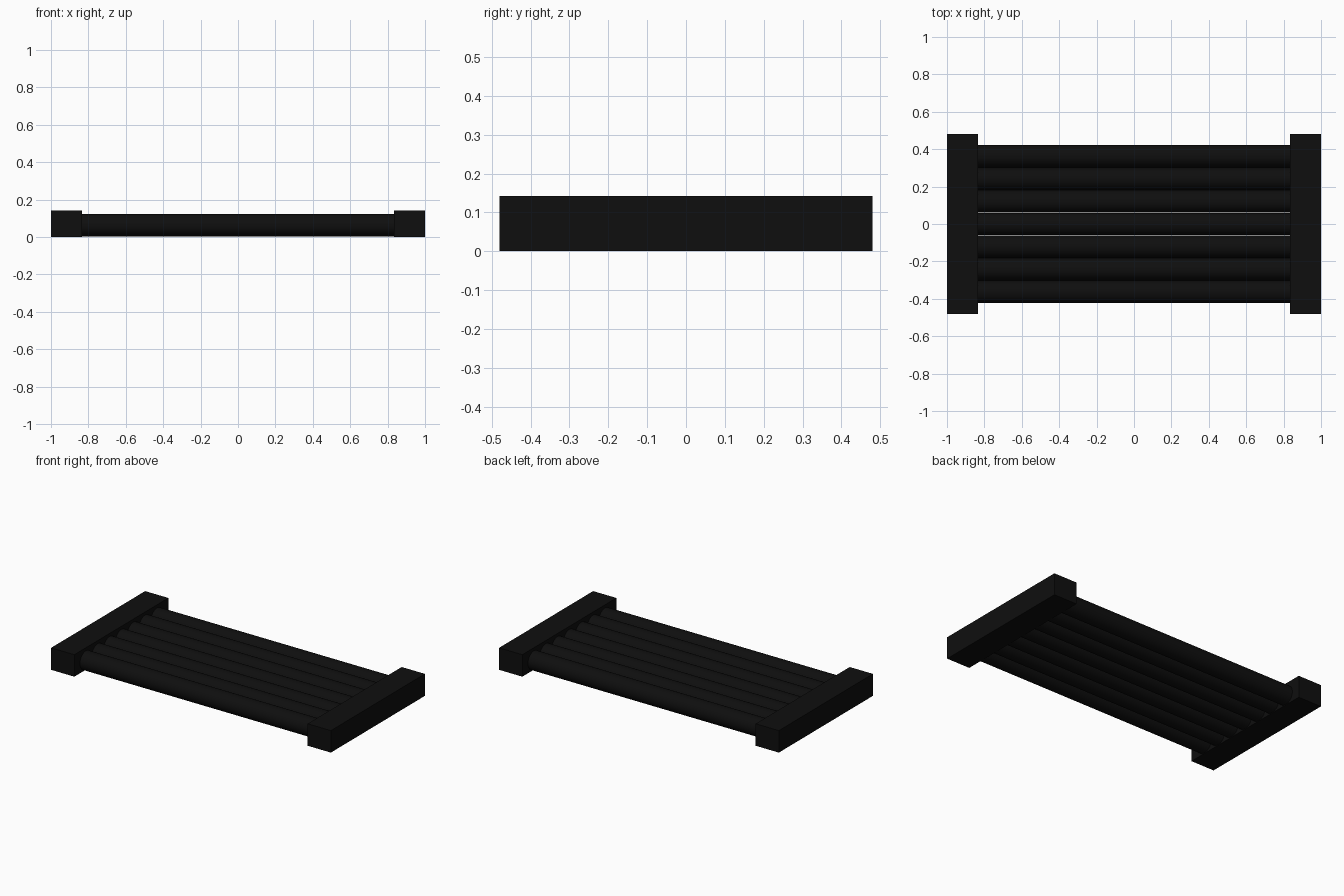
import bpy
import math

cube = bpy.data.objects.get("Cube")
if cube:
    bpy.data.objects.remove(cube, do_unlink=True)

LENGTH, DEPTH, HEIGHT = 2.0, 0.96, 0.142
END_WIDTH = 0.166
TUBES, PITCH, RADIUS, TUBE_Z = 7, 0.121, 0.06, 0.0625

black = bpy.data.materials.new("matte_black")
black.use_nodes = True
colour = (0.0045, 0.0045, 0.0045, 1)
black.diffuse_color = colour
black.node_tree.nodes["Principled BSDF"].inputs["Base Color"].default_value = colour


def finish(name):
    obj = bpy.context.object
    obj.name = name
    obj.data.materials.append(black)
    return obj


# End blocks
for side, sign in (("left", 1), ("right", -1)):
    bpy.ops.mesh.primitive_cube_add(
        size=1, location=(sign * (LENGTH - END_WIDTH) / 2, 0, HEIGHT / 2))
    block = finish(side + "_end_block")
    block.scale = (END_WIDTH, DEPTH, HEIGHT)
    bpy.ops.object.transform_apply(location=False, rotation=False, scale=True)

# Row of tubes running between the blocks
for i in range(TUBES):
    y = (i - (TUBES - 1) / 2) * PITCH
    bpy.ops.mesh.primitive_cylinder_add(
        vertices=32, radius=RADIUS, depth=LENGTH - 2 * END_WIDTH + 0.02,
        location=(0, y, TUBE_Z), rotation=(0, math.pi / 2, 0))
    finish("tube_%d" % (i + 1))
    bpy.ops.object.shade_smooth_by_angle(angle=math.radians(35))
